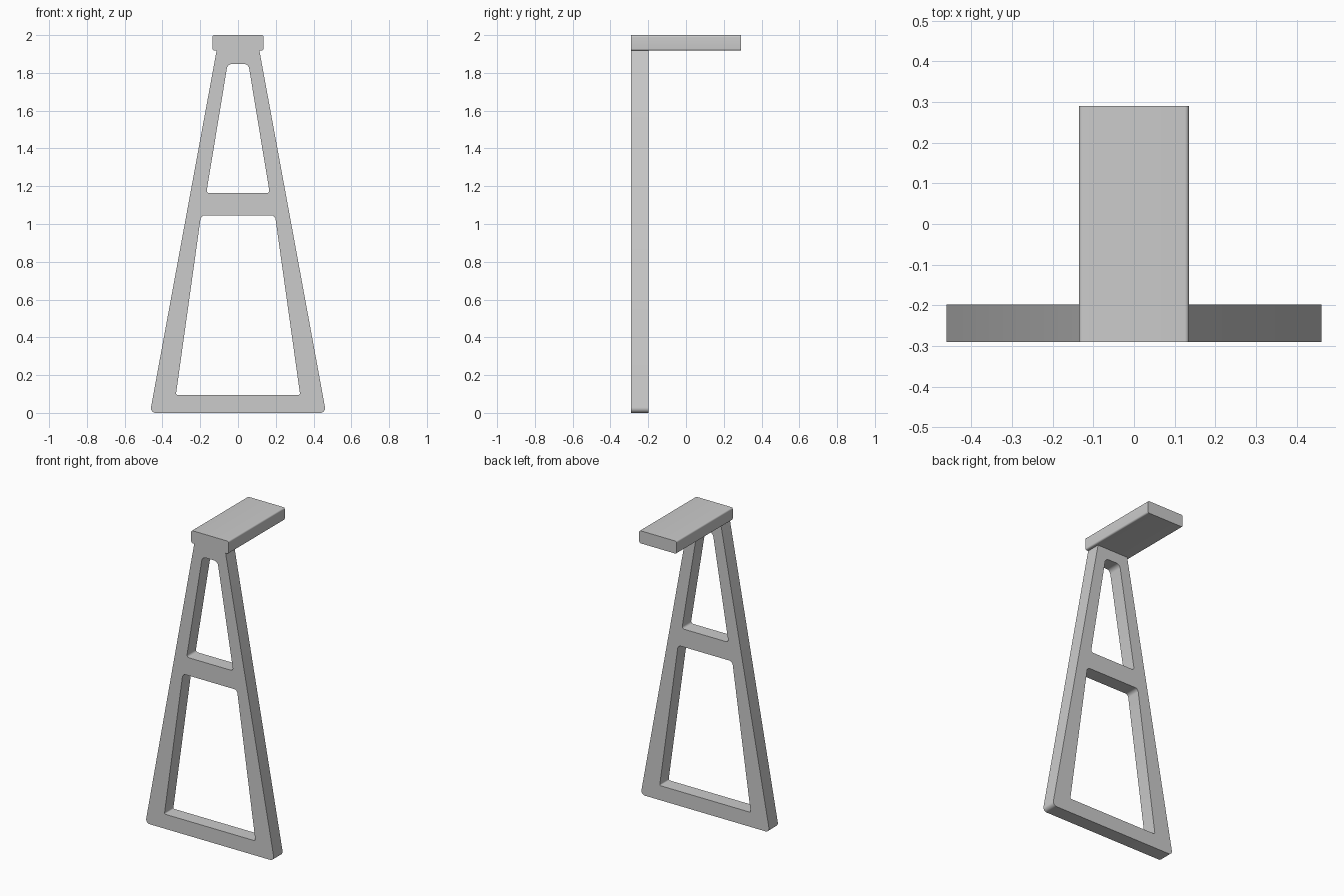
import bpy, bmesh, math
from mathutils import Vector

if "Cube" in bpy.data.objects:
    bpy.data.objects.remove(bpy.data.objects["Cube"], do_unlink=True)


def rounded(corners, steps=6):
    """Replace each (x, z, radius) corner with a tangent arc."""
    pts = []
    for i, (x, z, r) in enumerate(corners):
        c = Vector((x, z))
        a = (Vector(corners[i - 1][:2]) - c).normalized()
        b = (Vector(corners[(i + 1) % len(corners)][:2]) - c).normalized()
        half = a.angle(b) / 2
        centre = c + (a + b).normalized() * r / math.sin(half)
        reach = r / math.tan(half)
        start, end = c + a * reach - centre, c + b * reach - centre
        sweep = math.pi - 2 * half
        for k in range(steps + 1):
            t = k / steps
            arc = start * math.sin((1 - t) * sweep) + end * math.sin(t * sweep)
            pts.append(centre + arc / math.sin(sweep))
    return pts


def trapezoid(bottom, top, z0, z1, r_bottom, r_top):
    """Symmetric outline with half widths and corner radii."""
    return rounded([(-bottom, z0, r_bottom), (bottom, z0, r_bottom),
                    (top, z1, r_top), (-top, z1, r_top)])


def extrude_outlines(name, outlines, y0, y1):
    """Fill outlines in the front plane, inner ones as openings, and give depth."""
    curve = bpy.data.curves.new(name, 'CURVE')
    curve.dimensions = '2D'
    curve.fill_mode = 'BOTH'
    curve.extrude = (y1 - y0) / 2
    for outline in outlines:
        spline = curve.splines.new('POLY')
        spline.points.add(len(outline) - 1)
        for point, p in zip(spline.points, outline):
            point.co = (p.x, p.y, 0, 1)
        spline.use_cyclic_u = True
    obj = bpy.data.objects.new(name, curve)
    bpy.context.collection.objects.link(obj)
    obj.location.y = (y0 + y1) / 2
    obj.rotation_euler.x = math.pi / 2
    bpy.ops.object.select_all(action='DESELECT')
    obj.select_set(True)
    bpy.context.view_layer.objects.active = obj
    bpy.ops.object.convert(target='MESH')
    bpy.ops.object.transform_apply(location=True, rotation=True, scale=True)
    # Join the caps to the walls
    obj = bpy.context.object
    bm = bmesh.new()
    bm.from_mesh(obj.data)
    bmesh.ops.remove_doubles(bm, verts=bm.verts, dist=0.0001)
    bmesh.ops.recalc_face_normals(bm, faces=bm.faces)
    bm.to_mesh(obj.data)
    bm.free()
    bpy.ops.object.shade_smooth_by_angle(angle=math.radians(35))
    return obj


# A-shaped upright with two openings
outer = trapezoid(0.466, 0.112, 0, 1.925, 0.025, 0.002)
lower_opening = trapezoid(0.329, 0.196, 0.095, 1.046, 0.008, 0.025)
upper_opening = trapezoid(0.168, 0.055, 1.163, 1.848, 0.015, 0.03)
extrude_outlines("a_frame", [outer, lower_opening, upper_opening], -0.29, -0.198)

# Flat top rest reaching backwards
rest = trapezoid(0.135, 0.135, 1.918, 2, 0.01, 0.01)
extrude_outlines("top_rest", [rest], -0.29, 0.29)
